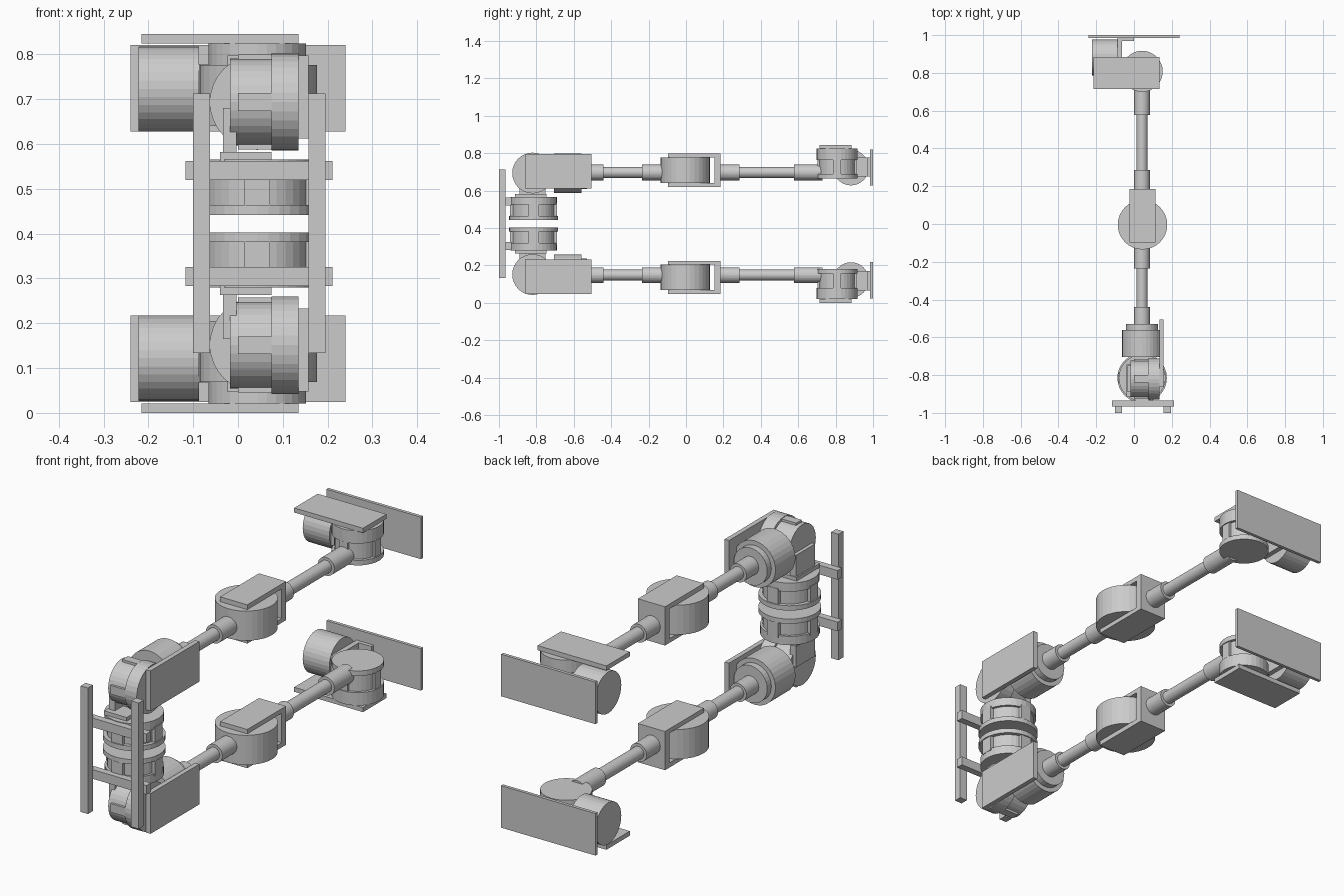
import bpy
import math

if "Cube" in bpy.data.objects:
    bpy.data.objects.remove(bpy.data.objects["Cube"])

MID = 0.4225     # height of the mirror plane between the two arms
CX = 0.043       # arm centre line in x
AZ = 0.697       # arm centre height (upper arm)
side = 1         # 1 = upper arm, -1 = mirrored lower arm


def mz(z):
    return MID + side * (z - MID)


def tag(name):
    return ("upper_" if side > 0 else "lower_") + name


def box(name, x, y, z):
    bpy.ops.mesh.primitive_cube_add(size=1)
    o = bpy.context.object
    o.name = name
    for v in o.data.vertices:
        for i, r in enumerate((x, y, z)):
            v.co[i] = (r[0] + r[1]) / 2 + v.co[i] * (r[1] - r[0])
    return o


def abox(name, x, y, z):
    return box(tag(name), x, y, sorted((mz(z[0]), mz(z[1]))))


def cyl(name, axis, r, span, a, b):
    """Cylinder along an axis; a and b are its centre on the other two axes."""
    m, h = (span[0] + span[1]) / 2, span[1] - span[0]
    loc = {'x': (m, a, b), 'y': (a, m, b), 'z': (a, b, m)}[axis]
    rot = {'x': (0, math.pi / 2, 0), 'y': (math.pi / 2, 0, 0), 'z': (0, 0, 0)}[axis]
    bpy.ops.mesh.primitive_cylinder_add(vertices=32, radius=r, depth=h,
                                        location=(loc[0], loc[1], mz(loc[2])), rotation=rot)
    o = bpy.context.object
    o.name = tag(name)
    return o


def ribs_z(name, r, w, z, x, y):
    """Two crossed bars give four ribs around a vertical motor."""
    abox(name + "_ribs_x", (x - r, x + r), (y - w, y + w), z)
    abox(name + "_ribs_y", (x - w, x + w), (y - r, y + r), z)


for side in (1, -1):
    # waist motor with flanges and ribs
    wy = -0.815
    cyl("waist_flange", 'z', 0.124, (0.525, 0.565), CX, wy)
    cyl("waist_body", 'z', 0.113, (0.45, 0.54), CX, wy)
    cyl("waist_ring", 'z', 0.131, (0.442, 0.464), CX, wy)
    ribs_z("waist", 0.125, 0.028, (0.455, 0.535), CX, wy)

    # bracket from waist to shoulder
    abox("bracket_base", (-0.04, 0.075), (-0.915, -0.745), (0.56, 0.582))
    abox("bracket_plate", (-0.034, -0.003), (-0.89, -0.75), (0.57, 0.68))

    # shoulder pitch motor, lying across
    sy, sz = -0.82, 0.694
    cyl("shoulder_ring", 'x', 0.109, (0.075, 0.135), sy, sz)
    cyl("shoulder_body", 'x', 0.097, (-0.018, 0.08), sy, sz)
    abox("shoulder_ribs_y", (0, 0.078), (sy - 0.106, sy + 0.106), (sz - 0.02, sz + 0.02))
    abox("shoulder_ribs_z", (0, 0.078), (sy - 0.02, sy + 0.02), (sz - 0.106, sz + 0.106))
    abox("shoulder_side_plate", (0.135, 0.157), (-0.86, -0.505), (0.612, 0.797))

    # shoulder roll motor, in line with the arm
    cyl("roll_motor", 'y', 0.106, (-0.705, -0.56), CX, 0.693)
    cyl("roll_flange", 'y', 0.085, (-0.565, -0.53), CX, 0.693)

    # rods with thick sleeves
    for n, r, s in (("inner_sleeve_a", 0.042, (-0.54, -0.44)), ("inner_rod", 0.029, (-0.45, -0.22)),
                    ("inner_sleeve_b", 0.042, (-0.235, -0.11)), ("outer_sleeve_a", 0.042, (0.17, 0.285)),
                    ("outer_rod", 0.029, (0.27, 0.59)), ("outer_sleeve_b", 0.042, (0.578, 0.73))):
        cyl(n, 'y', r, s, CX, AZ)

    # elbow motor in a fork
    cyl("elbow_motor", 'z', 0.131, (0.64, 0.776), CX + 0.002, -0.004)
    abox("elbow_fork_top", (-0.023, 0.115), (-0.097, 0.185), (0.776, 0.798))
    abox("elbow_fork_bottom", (-0.023, 0.115), (-0.097, 0.185), (0.62, 0.64))
    abox("elbow_fork_end", (-0.023, 0.115), (0.153, 0.185), (0.63, 0.79))

    # wrist motor
    fy = 0.808
    cyl("wrist_ring", 'z', 0.109, (0.765, 0.824), CX, fy)
    cyl("wrist_body", 'z', 0.096, (0.68, 0.77), CX, fy)
    cyl("wrist_disc", 'z', 0.109, (0.665, 0.688), CX, fy)
    ribs_z("wrist", 0.104, 0.022, (0.684, 0.767), CX, fy)
    abox("wrist_plate", (-0.215, 0.135), (0.715, 0.885), (0.824, 0.845))

    # end motor, its bracket and end plate
    cyl("end_motor", 'x', 0.095, (-0.222, -0.087), 0.882, 0.723)
    abox("end_bracket_side", (-0.087, -0.064), (0.80, 0.985), (0.676, 0.778))
    abox("end_bracket_back", (-0.087, 0.0), (0.968, 0.987), (0.676, 0.778))
    abox("end_plate", (-0.24, 0.24), (0.985, 1.0), (0.628, 0.821))

    # cross bar of the mounting frame
    abox("cross_bar", (-0.117, 0.211), (-0.966, -0.934), (0.52, 0.562))

# upright rails of the mounting frame
for n, x in (("left_rail", (-0.1, -0.063)), ("right_rail", (0.157, 0.195))):
    box(n, x, (-1.0, -0.964), (0.134, 0.713))
